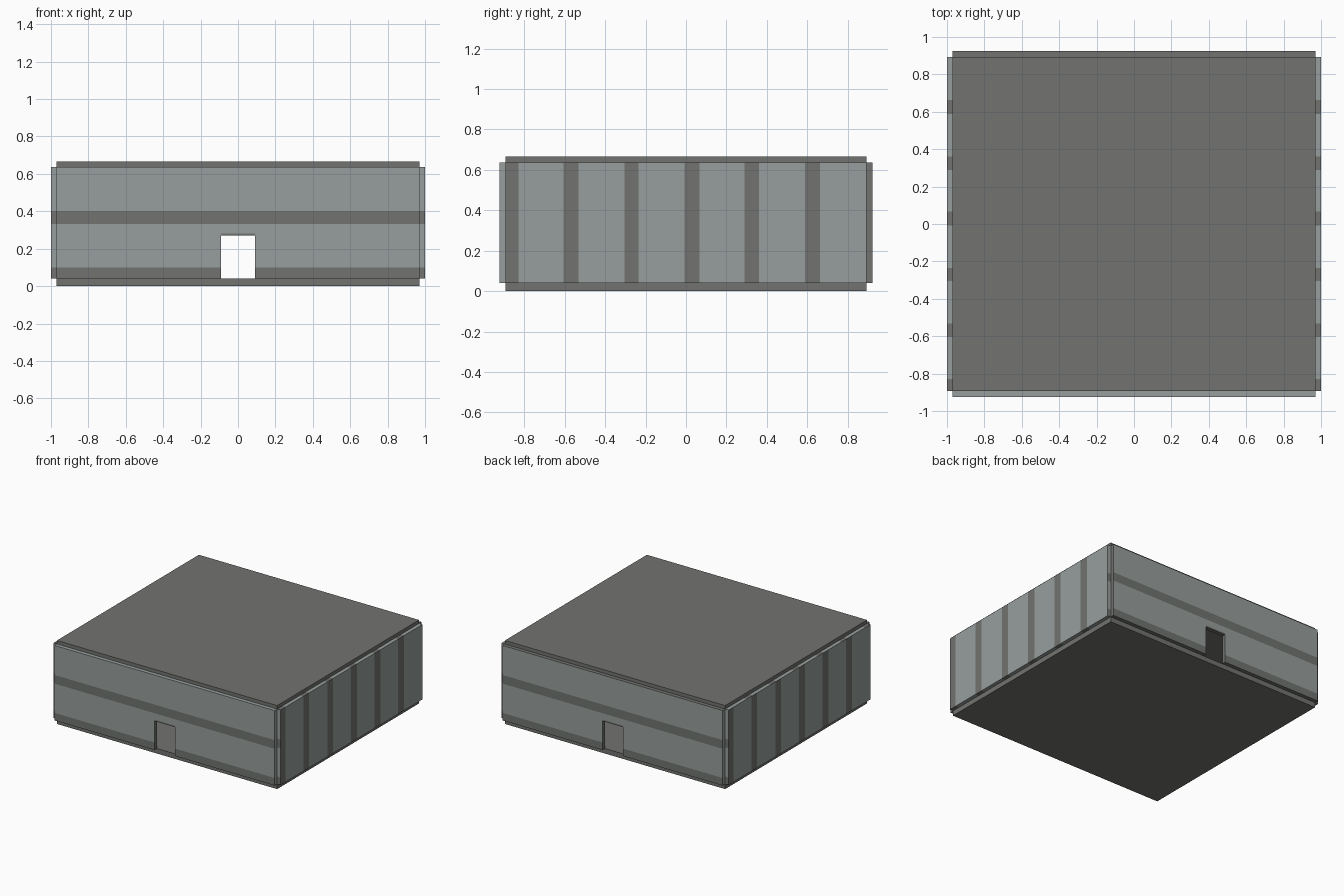
import bpy, bmesh
from mathutils import Vector

if "Cube" in bpy.data.objects:
    bpy.data.objects.remove(bpy.data.objects["Cube"])


def material(name, rgb):
    m = bpy.data.materials.new(name)
    m.diffuse_color = (*rgb, 1)
    m.use_nodes = True
    m.node_tree.nodes["Principled BSDF"].inputs["Base Color"].default_value = m.diffuse_color
    return m


LIGHT = material("pale grey panel", (0.310, 0.347, 0.340))
DARK = material("dark grey metal", (0.168, 0.174, 0.160))

X0, X1 = 0.97, 1.0        # inner and outer half width
Y0, Y1 = 0.893, 0.924     # inner and outer half depth
Z0, Z1 = 0.04, 0.637      # wall bottom and top
H = 0.665                 # total height
BANDS = [(Z0, 0.10), (0.333, 0.402)]
STRIPES = [(-Y0, -0.828), (-0.605, -0.532), (-0.305, -0.235),
           (-0.008, 0.068), (0.29, 0.362), (0.588, 0.662)]
DOOR_W, DOOR_H, LINTEL_H = 0.09, 0.27, 0.282


def inside(v, ranges):
    return any(a < v < b for a, b in ranges)


def panel(name, us, vs, place, offset, hole, dark):
    """Grid of cells with an optional hole, thickened, coloured by a rule."""
    bm = bmesh.new()
    us, vs = sorted(set(us)), sorted(set(vs))
    for a, b in zip(us, us[1:]):
        for c, d in zip(vs, vs[1:]):
            if not hole((a + b) / 2, (c + d) / 2):
                bm.faces.new([bm.verts.new(place(u, v))
                              for u, v in ((a, c), (b, c), (b, d), (a, d))])
    bmesh.ops.remove_doubles(bm, verts=bm.verts, dist=1e-5)
    ext = bmesh.ops.extrude_face_region(bm, geom=bm.faces[:], use_keep_orig=True)
    moved = [g for g in ext["geom"] if isinstance(g, bmesh.types.BMVert)]
    bmesh.ops.translate(bm, verts=moved, vec=Vector(offset))
    bmesh.ops.recalc_face_normals(bm, faces=bm.faces)
    bm.normal_update()
    for f in bm.faces:
        f.material_index = int(dark(f.calc_center_median(), f.normal))
    me = bpy.data.meshes.new(name)
    bm.to_mesh(me)
    bm.free()
    me.materials.append(LIGHT)
    me.materials.append(DARK)
    bpy.context.collection.objects.link(bpy.data.objects.new(name, me))


def no_hole(u, v):
    return False


def door_hole(x, z):
    return abs(x) < DOOR_W and z < DOOR_H


# floor and roof slabs
for name, z, t in (("floor", 0, Z0), ("roof", Z1, H - Z1)):
    panel(name, (-X0, X0), (-Y0, Y0), lambda u, v, z=z: (u, v, z),
          (0, 0, t), no_hole, lambda c, n: True)

band_cuts = [Z0, Z1] + [z for b in BANDS for z in b]

# front and back walls: horizontal bands, a doorway and a dark lintel strip
for name, s in (("front_wall", -1), ("back_wall", 1)):
    def wall_dark(c, n, s=s):
        if abs(c.x) < DOOR_W + 0.001 and c.z < LINTEL_H:
            return True
        if abs(n.z) > 0.5:
            return s > 0
        if abs(n.x) > 0.5:
            return n.x * s > 0
        return inside(c.z, BANDS)

    panel(name, (-X0, -DOOR_W, DOOR_W, X0), band_cuts + [DOOR_H, LINTEL_H],
          lambda u, v, s=s: (u, s * Y0, v), (0, s * (Y1 - Y0), 0),
          door_hole, wall_dark)

# side walls: vertical stripes, mirrored on faces that look left
stripe_cuts = [-Y0, Y0] + [k * y for r in STRIPES for y in r for k in (-1, 1)]
for name, s in (("left_wall", -1), ("right_wall", 1)):
    def side_dark(c, n):
        if abs(n.y) > 0.5:
            return inside(c.z, BANDS)
        return inside(-c.y if n.x < -0.5 else c.y, STRIPES)

    panel(name, stripe_cuts, band_cuts,
          lambda u, v, s=s: (s * X0, u, v), (s * (X1 - X0), 0, 0),
          no_hole, side_dark)
